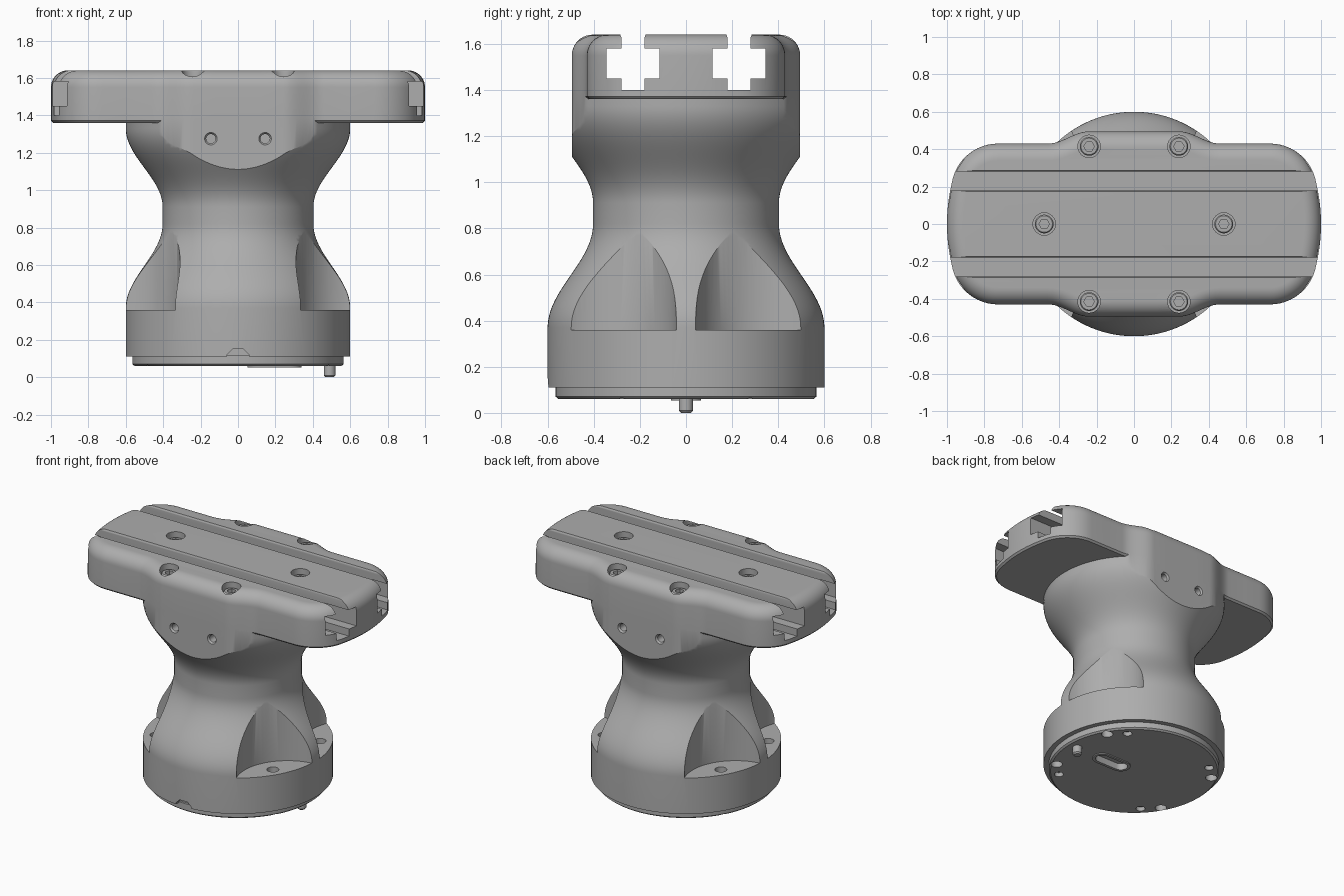
import bpy, bmesh
from math import sin, cos, pi, radians
from mathutils import Matrix, Vector

if "Cube" in bpy.data.objects:
    bpy.data.objects.remove(bpy.data.objects["Cube"], do_unlink=True)

grey = bpy.data.materials.new("satin_grey")
grey.use_nodes = True
colour = (0.42, 0.42, 0.42, 1)
grey.diffuse_color = colour
grey.node_tree.nodes["Principled BSDF"].inputs["Base Color"].default_value = colour


def make(name, bm):
    bmesh.ops.recalc_face_normals(bm, faces=bm.faces)
    mesh = bpy.data.meshes.new(name)
    bm.to_mesh(mesh)
    bm.free()
    mesh.materials.append(grey)
    ob = bpy.data.objects.new(name, mesh)
    bpy.context.collection.objects.link(ob)
    return ob


def loft(name, rings):
    """Skin a stack of equal closed rings and cap both ends."""
    bm = bmesh.new()
    loops = [[bm.verts.new(p) for p in ring] for ring in rings]
    n = len(loops[0])
    for a, b in zip(loops, loops[1:]):
        for i in range(n):
            j = (i + 1) % n
            bm.faces.new((a[i], a[j], b[j], b[i]))
    bm.faces.new(loops[0][::-1])
    bm.faces.new(loops[-1])
    return make(name, bm)


def revolve(name, profile, x=0, y=0, n=128):
    return loft(name, [[(x + r * cos(2 * pi * i / n), y + r * sin(2 * pi * i / n), z)
                        for i in range(n)] for r, z in profile])


def drum(name, x, y, r, lo, hi, n=32):
    return revolve(name, [(r, lo), (r, hi)], x, y, n)


def combine(target, others, operation="DIFFERENCE"):
    """Apply a boolean with each helper, then discard the helper."""
    for other in others:
        other.hide_render = True
        mod = target.modifiers.new("boolean", "BOOLEAN")
        mod.operation, mod.solver, mod.object = operation, "EXACT", other
        bpy.context.view_layer.objects.active = target
        bpy.ops.object.modifier_apply(modifier=mod.name)
        bpy.data.objects.remove(other, do_unlink=True)


def outline():
    """Head plan: bulged sides, rounded corners and gently bowed ends."""
    q = [(0.0, 0.495), (0.12, 0.495)]
    for i in range(13):
        t = i / 12
        q.append((0.24 + 0.22 * t, 0.43 + 0.0325 * (1 + cos(pi * t))))
    q.append((0.6, 0.43))
    for i in range(13):
        a = radians(90 - 75 * i / 12)
        q.append((0.727 + 0.25 * cos(a), 0.18 + 0.25 * sin(a)))
    for i in range(1, 7):
        a = radians(15 - 15 * i / 6)
        q.append((0.054 + 0.946 * cos(a), 0.946 * sin(a)))
    half = q + [(x, -y) for x, y in q[-2::-1]]
    return half + [(-x, y) for x, y in half[-2:0:-1]]


PLAN = [Vector(p) for p in outline()]


def plan_ring(z, inset=0):
    ring = []
    for i, p in enumerate(PLAN):
        d = (PLAN[(i + 1) % len(PLAN)] - PLAN[i - 1]).normalized()
        ring.append((p.x + d.y * inset, p.y - d.x * inset, z))
    return ring


# The plan runs clockwise, so the inward normal is (d.y, -d.x)
BASE_R, NECK_R, FLAT_Y, DECK = 0.6, 0.403, 0.495, 1.64


def blend(r0, z0, r1, z1, n=24):
    return [(r0 + (r1 - r0) * (0.5 - 0.5 * cos(pi * i / n)), z0 + (z1 - z0) * i / n)
            for i in range(n + 1)]


# Column: round base and neck, with a flare trimmed to the head plan
column = revolve("column", [(BASE_R, 0.11)] + blend(BASE_R, 0.37, NECK_R, 0.82) + [(NECK_R, 0.87)])
flare = revolve("flare", [(NECK_R, 0.87)] + blend(NECK_R, 0.91, BASE_R, 1.33) + [(BASE_R, 1.385)])
combine(flare, [loft("trim", [plan_ring(0.8), plan_ring(1.5)])], "INTERSECT")

# Four scooped pockets with through holes at the base
bolt_spots = [(sx * 0.52 * cos(pi / 6), sy * 0.52 * sin(pi / 6)) for sx in (1, -1) for sy in (1, -1)]
scale = 0.741 / 0.52
combine(column, [drum("pocket", x * scale, y * scale, 0.332, 0.36, 0.86, 96) for x, y in bolt_spots])
combine(column, [drum("bolt_hole", x, y, 0.038, 0.05, 0.4) for x, y in bolt_spots])

# Tapered notch at the front of the base rim
notch = [(-0.06, 0.1), (0.06, 0.1), (0.06, 0.12), (0.03, 0.15), (-0.03, 0.15), (-0.06, 0.12)]
combine(column, [loft("notch", [[(x, y, z) for x, z in notch] for y in (-0.7, -0.55)])])

# Small side holes in the flat cheeks
for side in (-1, 1):
    for x in (-0.145, 0.145):
        hole = revolve("cheek_hole", [(0.025, -0.1), (0.025, -0.012), (0.037, 0.005), (0.037, 0.05)], n=32)
        hole.data.transform(Matrix.Translation((x, side * FLAT_Y, 1.275))
                            @ Matrix.Rotation(-side * pi / 2, 4, "X"))
        combine(flare, [hole])

# Head: rounded top edge and a fine chamfer below
R = 0.09
rings = [plan_ring(1.36, 0.012), plan_ring(1.372)]
rings += [plan_ring(DECK - R + R * sin(a), R * (1 - cos(a)))
          for a in [pi / 2 * i / 10 for i in range(11)]]
head = loft("head", rings)

# Two lengthwise T slots
half_slot = [(0.05, 1.4), (0.05, 1.45), (0.115, 1.45), (0.115, 1.58), (0.05, 1.58), (0.05, 1.628), (0.064, 1.66)]
slot = half_slot + [(-y, z) for y, z in half_slot[::-1]]
combine(head, [loft("slot", [[(x, side * 0.23 + y, z) for y, z in slot] for x in (-1.1, 1.1)])
               for side in (-1, 1)])

# Counterbored socket screws in the head
screw_spots = [(sx * 0.24, sy * 0.415) for sx in (1, -1) for sy in (1, -1)] + [(0.48, 0), (-0.48, 0)]
combine(head, [drum("counterbore", x, y, 0.06, 1.565, 1.7) for x, y in screw_spots])
screws = []
for x, y in screw_spots:
    screw = revolve("screw", [(0.05, 1.55), (0.05, 1.6), (0.044, 1.607)], x, y, 32)
    combine(screw, [drum("socket", x, y, 0.028, 1.575, 1.65, 6)])
    screws.append(screw)

# Base cover with bolt holes, smaller screw holes and a cable port
cover = revolve("base_cover", [(0.553, 0.06), (0.565, 0.07), (0.565, 0.115)])
combine(cover, [drum("bolt_hole", x, y, 0.038, 0, 0.2) for x, y in bolt_spots])
combine(cover, [drum("screw_hole", 0.5 * cos(a), 0.5 * sin(a), 0.03, 0, 0.09)
                for a in [pi / 4 + k * pi / 2 for k in range(4)]])


def stadium(half_len, r, z, n=12):
    """Rounded slot outline around the cable port centre."""
    pts = []
    for end in (1, -1):
        for i in range(n + 1):
            a = -pi / 2 + pi * i / n + (0 if end == 1 else pi)
            pts.append((0.195 + end * half_len + r * cos(a), r * sin(a), z))
    return pts


def port(name, half_len, r, lo, hi):
    return loft(name, [stadium(half_len, r, lo), stadium(half_len, r, hi)])


combine(cover, [port("port_hole", 0.08, 0.045, 0.03, 0.1)])
port_rim = port("port_rim", 0.08, 0.065, 0.053, 0.07)
combine(port_rim, [port("rim_hole", 0.08, 0.045, 0.03, 0.1)])

# Locating pin under the base
pin = revolve("locating_pin", [(0.022, 0), (0.031, 0.01), (0.031, 0.08)], 0.49, 0, 32)

# Smooth curved faces, keep the machined edges crisp
bpy.ops.object.select_all(action="DESELECT")
for ob in [column, flare, head, cover, port_rim, pin] + screws:
    ob.select_set(True)
bpy.context.view_layer.objects.active = column
bpy.ops.object.shade_smooth_by_angle(angle=radians(30))
